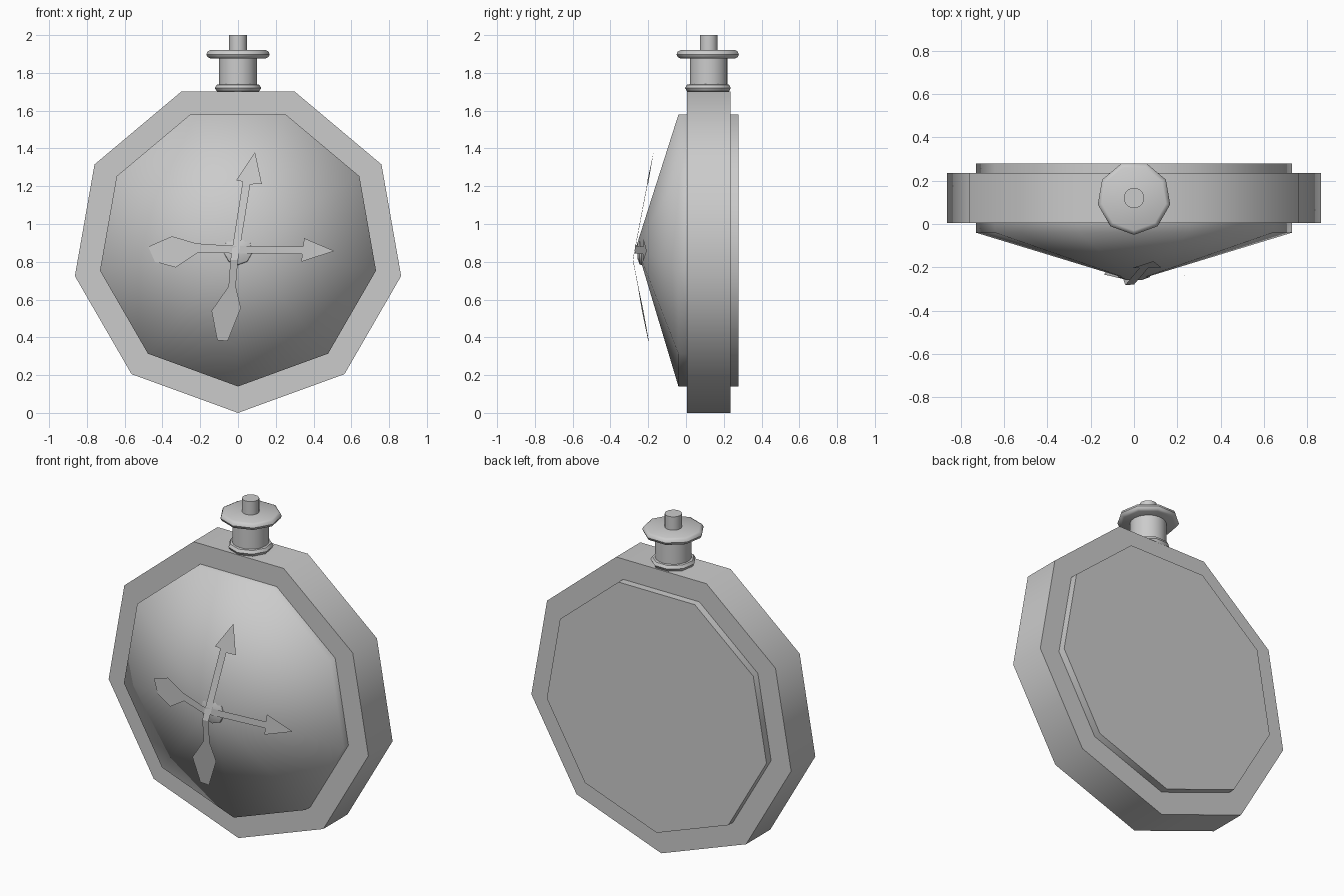
import bpy, bmesh
from math import sin, cos, pi, radians

if "Cube" in bpy.data.objects:
    bpy.data.objects.remove(bpy.data.objects["Cube"])

# Mid grey used by every part
grey = bpy.data.materials.new("mid_grey")
grey.diffuse_color = (0.56, 0.56, 0.56, 1)
grey.use_nodes = True
grey.node_tree.nodes["Principled BSDF"].inputs["Base Color"].default_value = grey.diffuse_color


def finish(name, bm, smooth=42):
    bmesh.ops.remove_doubles(bm, verts=bm.verts, dist=1e-5)
    if smooth:
        bmesh.ops.recalc_face_normals(bm, faces=bm.faces)
    me = bpy.data.meshes.new(name)
    bm.to_mesh(me)
    bm.free()
    me.materials.append(grey)
    if smooth:
        me.shade_smooth()
        me.set_sharp_from_angle(angle=radians(smooth))
    ob = bpy.data.objects.new(name, me)
    bpy.context.collection.objects.link(ob)
    return ob


def lathe(name, profile, n=9, axis='Z', loc=(0, 0, 0), smooth=42, caps=True):
    """Revolve (radius, height) points; ends are closed by caps or an apex."""
    bm = bmesh.new()
    rings = []
    for r, h in profile:
        ring = []
        for i in range(n):
            a = 2 * pi * i / n
            u, v = r * sin(a), -r * cos(a)
            p = (u, v, h) if axis == 'Z' else (u, h, v)
            ring.append(bm.verts.new([p[k] + loc[k] for k in range(3)]))
        rings.append(ring)
    for a, b in zip(rings, rings[1:]):
        for i in range(n):
            j = (i + 1) % n
            bm.faces.new((a[i], a[j], b[j], b[i]))
    if caps:
        for r, ring in ((profile[0][0], rings[0]), (profile[-1][0], rings[-1])):
            if r > 1e-4:
                bm.faces.new(ring)
    return finish(name, bm, smooth)


def hand(name, strips, depth):
    """Thin folded hand: front-view (x, z) polygons lifted by depth(x, z)."""
    bm = bmesh.new()
    for poly in strips:
        bm.faces.new([bm.verts.new((x, depth(x, z), z)) for x, z in poly])
    bm.normal_update()
    for f in bm.faces:
        if f.normal.y > 0:
            f.normal_flip()
    return finish(name, bm, smooth=0)


# Watch case: nine-sided body, soft-shaded conical front glass, raised back plate
lathe("case_body", [(0.877, 0.005), (0.877, 0.235)], axis='Y', loc=(0, 0, 0.877))
lathe("front_glass", [(0.742, 0.05), (0.742, -0.04), (0, -0.263)], axis='Y',
      loc=(0, 0, 0.882), smooth=85)
lathe("back_plate", [(0.742, 0.2), (0.742, 0.279)], axis='Y', loc=(0, 0, 0.882))

# Winding crown on top
C = (0, 0.12, 0)
lathe("crown_neck", [(0.1, 1.68), (0.1, 1.9)], n=24, loc=C)
lathe("crown_collar", [(0.1, 1.7), (0.115, 1.703), (0.125, 1.72), (0.115, 1.737), (0.1, 1.74)], loc=C)
lathe("crown_disc", [(0.15, 1.877), (0.164, 1.884), (0.17, 1.898), (0.164, 1.913), (0.15, 1.92)], loc=C)
lathe("crown_pin", [(0.047, 1.9), (0.047, 2.0)], n=20, loc=C)

# Centre boss under the hands
lathe("hand_boss", [(0.08, -0.22), (0.075, -0.245), (0.04, -0.258)], axis='Y', loc=(0, 0, 0.86))

# Long hand: arrow head, shaft, neck and leaf-shaped tail
hand("long_hand", [
    [(0.09, 1.38), (-0.01, 1.23), (0.025, 1.225), (0.065, 1.21), (0.126, 1.212)],
    [(0.025, 1.225), (-0.04, 0.81), (0.0, 0.81), (0.065, 1.21)],
    [(-0.04, 0.81), (-0.05, 0.67), (-0.012, 0.67), (0.0, 0.81)],
    [(-0.05, 0.67), (-0.14, 0.54), (-0.11, 0.385), (-0.055, 0.38), (0.015, 0.555), (-0.012, 0.67)],
], lambda x, z: -0.28 + 0.05 * x + (0.182 * (z - 0.81) if z > 0.81 else 0.2 * (0.81 - z)))

# Short hand: arrow head, shaft and leaf-shaped tail lying along the cone
hand("short_hand", [
    [(0.51, 0.857), (0.35, 0.925), (0.345, 0.88), (0.34, 0.84), (0.335, 0.8)],
    [(0.345, 0.88), (-0.04, 0.885), (-0.04, 0.845), (0.34, 0.84)],
    [(-0.04, 0.885), (-0.22, 0.897), (-0.21, 0.85), (-0.04, 0.845)],
    [(-0.22, 0.897), (-0.35, 0.935), (-0.475, 0.88), (-0.44, 0.8), (-0.33, 0.77), (-0.21, 0.85)],
], lambda x, z: -0.266 + 0.115 * x if x > -0.03 else -0.285 - 0.345 * x)
